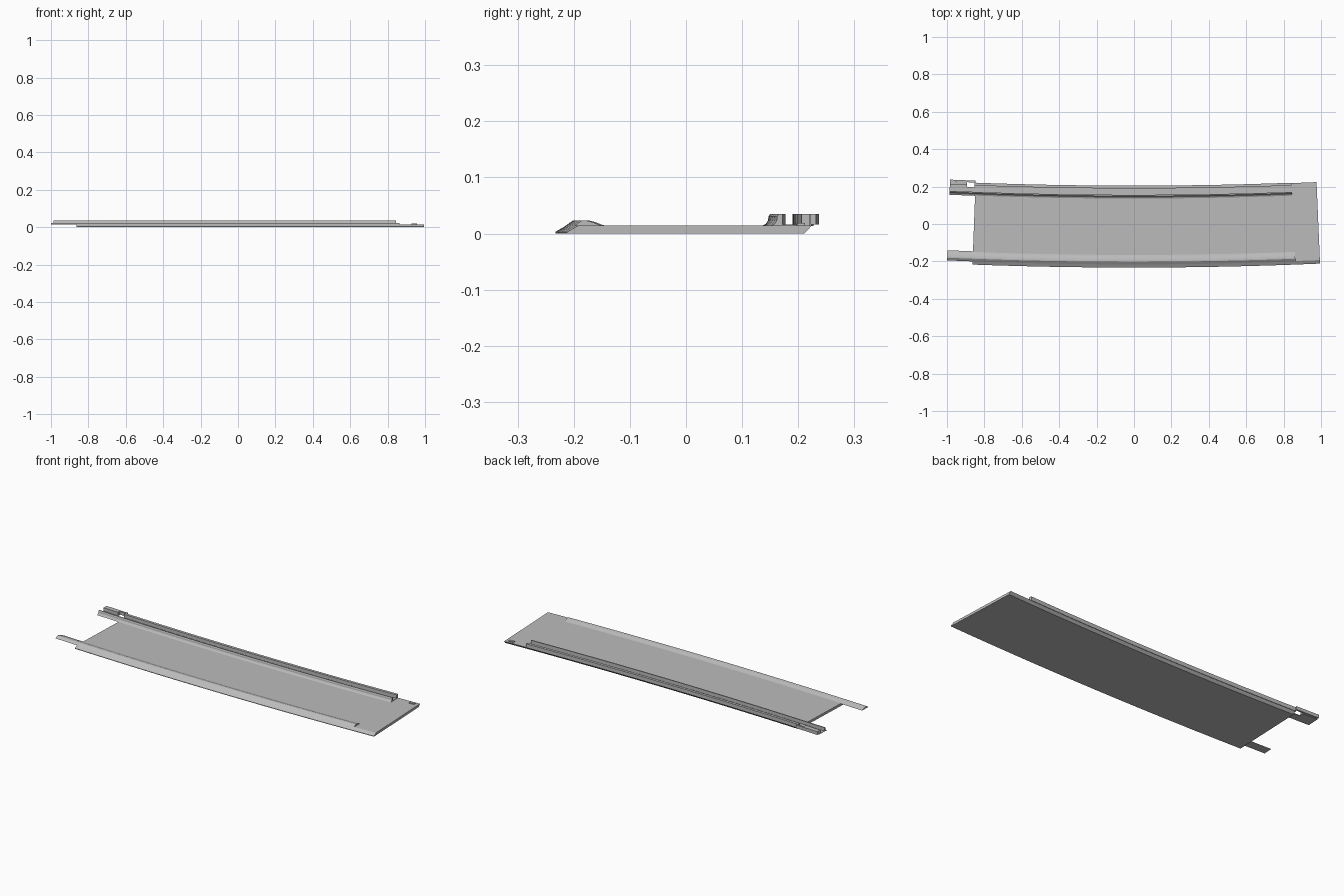
import bpy, bmesh, math

if "Cube" in bpy.data.objects:
    bpy.data.objects.remove(bpy.data.objects["Cube"])

R = 23.0  # bend radius of the whole track piece

mat = bpy.data.materials.new("plain grey")
mat.diffuse_color = (0.5, 0.5, 0.5, 1)
mat.use_nodes = True
mat.node_tree.nodes["Principled BSDF"].inputs["Base Color"].default_value = mat.diffuse_color


def sweep(name, profile, x0, x1, segs=14):
    """Sweep a (y, z) profile along the gentle arc from x0 to x1, capped at both ends."""
    bm = bmesh.new()
    rings = []
    for i in range(segs + 1):
        t = (x0 + (x1 - x0) * i / segs) / R
        rings.append([bm.verts.new(((R - v) * math.sin(t), R - (R - v) * math.cos(t), z))
                      for v, z in profile])
    n = len(profile)
    for a, b in zip(rings, rings[1:]):
        for j in range(n):
            k = (j + 1) % n
            bm.faces.new((a[j], a[k], b[k], b[j]))
    bm.faces.new(rings[0])
    bm.faces.new(rings[-1])
    bmesh.ops.recalc_face_normals(bm, faces=bm.faces)
    me = bpy.data.meshes.new(name)
    bm.to_mesh(me)
    bm.free()
    me.materials.append(mat)
    ob = bpy.data.objects.new(name, me)
    bpy.context.collection.objects.link(ob)
    return ob


def box(v0, v1, z0, z1):
    return [(v0, z0), (v1, z0), (v1, z1), (v0, z1)]


# Main deck with chamfered long edges
sweep("deck", [(-.233, 0), (-.233, .003), (-.214, .014), (.203, .014), (.19, 0)], -.855, .985)

# Front ramp rail, running past the deck as a tongue
sweep("front_rail", [(-.216, .013), (-.202, .023), (-.196, .0235), (-.185, .021),
                     (-.172, .016), (-.162, .013)], -.99, .855)

# Rear guide: curved inner wall, floor strip and outer wall
sweep("inner_wall", [(.135, .0135), (.142, .017), (.146, .023), (.147, .031),
                     (.15, .035), (.156, .035), (.156, .0135)], -.993, .85)
sweep("guide_floor", box(.156, .18, .0135, .016), -.993, .85)
sweep("outer_floor", box(.18, .19, .0135, .016), -.86, .85)
sweep("outer_wall", box(.19, .205, .0135, .035), -.86, .85)

# Connector end with a small through slot
sweep("connector_floor", box(.18, .19, .0135, .016), -.993, -.9, 1)
sweep("connector_block", box(.19, .206, .0135, .035), -.993, -.9, 1)
sweep("connector_side", box(.206, .216, .0165, .035), -.993, -.855, 1)

# Small catch on the opposite end
sweep("catch", [(.178, .013), (.192, .013), (.192, .019), (.178, .019)], .935, .965, 1)
